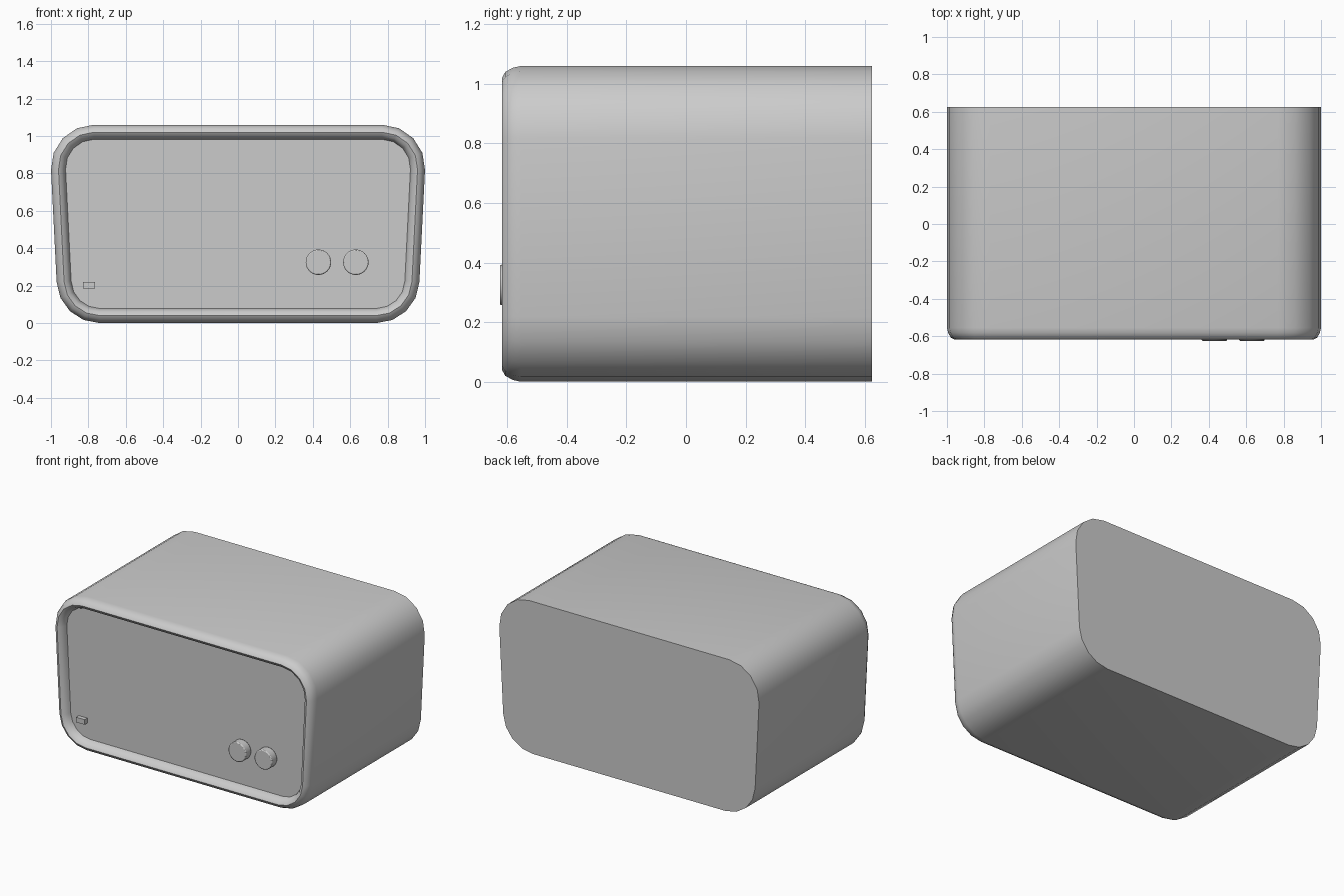
import bpy, bmesh
from math import sin, cos, pi, radians

if "Cube" in bpy.data.objects:
    bpy.data.objects.remove(bpy.data.objects["Cube"])


def outline(inset):
    """Tapered rounded-rectangle outline (x, z), shrunk by inset."""
    right = []
    tilt = radians(-2.9)
    r = 0.23 - inset
    for cx, cz, a0, a1 in ((0.77, 0.83, pi / 2, tilt), (0.74, 0.23, tilt, -pi / 2)):
        for i in range(5):
            a = a0 + (a1 - a0) * i / 4
            right.append((cx + r * cos(a), cz + r * sin(a)))
    return right + [(-x, z) for x, z in reversed(right)]


def finish(name, bm, angle=40):
    bmesh.ops.recalc_face_normals(bm, faces=bm.faces)
    mesh = bpy.data.meshes.new(name)
    bm.to_mesh(mesh)
    bm.free()
    ob = bpy.data.objects.new(name, mesh)
    bpy.context.collection.objects.link(ob)
    bpy.ops.object.select_all(action='DESELECT')
    ob.select_set(True)
    bpy.context.view_layer.objects.active = ob
    bpy.ops.object.shade_smooth_by_angle(angle=radians(angle))
    return ob


def loft(name, sections):
    """Skin outlines given as (inset, y) and cap both ends."""
    bm = bmesh.new()
    rings = [[bm.verts.new((x, y, z)) for x, z in outline(d)] for d, y in sections]
    n = len(rings[0])
    for a, b in zip(rings, rings[1:]):
        for i in range(n):
            j = (i + 1) % n
            bm.faces.new((a[i], a[j], b[j], b[i]))
    bm.faces.new(rings[0])
    bm.faces.new(rings[-1])
    return finish(name, bm, 50)


# Housing with rounded front rim and recessed front panel
loft("housing", [(0, 0.625), (0, -0.555), (0.006, -0.582), (0.02, -0.607),
                 (0.04, -0.618), (0.06, -0.607), (0.073, -0.582), (0.078, -0.565)])


# Control knobs with a slightly bevelled front edge
def knob(name, x, z):
    bpy.ops.mesh.primitive_cylinder_add(vertices=32, radius=0.068, depth=0.06,
                                        location=(x, -0.595, z), rotation=(pi / 2, 0, 0))
    ob = bpy.context.object
    ob.name = name
    bev = ob.modifiers.new("edge", 'BEVEL')
    bev.width = 0.006
    bev.segments = 2
    bpy.ops.object.shade_smooth_by_angle(angle=radians(40))


knob("left_knob", 0.43, 0.325)
knob("right_knob", 0.63, 0.325)

# Indicator light
bpy.ops.mesh.primitive_cube_add(size=1, location=(-0.797, -0.575, 0.203))
light = bpy.context.object
light.name = "indicator_light"
light.scale = (0.065, 0.04, 0.035)
